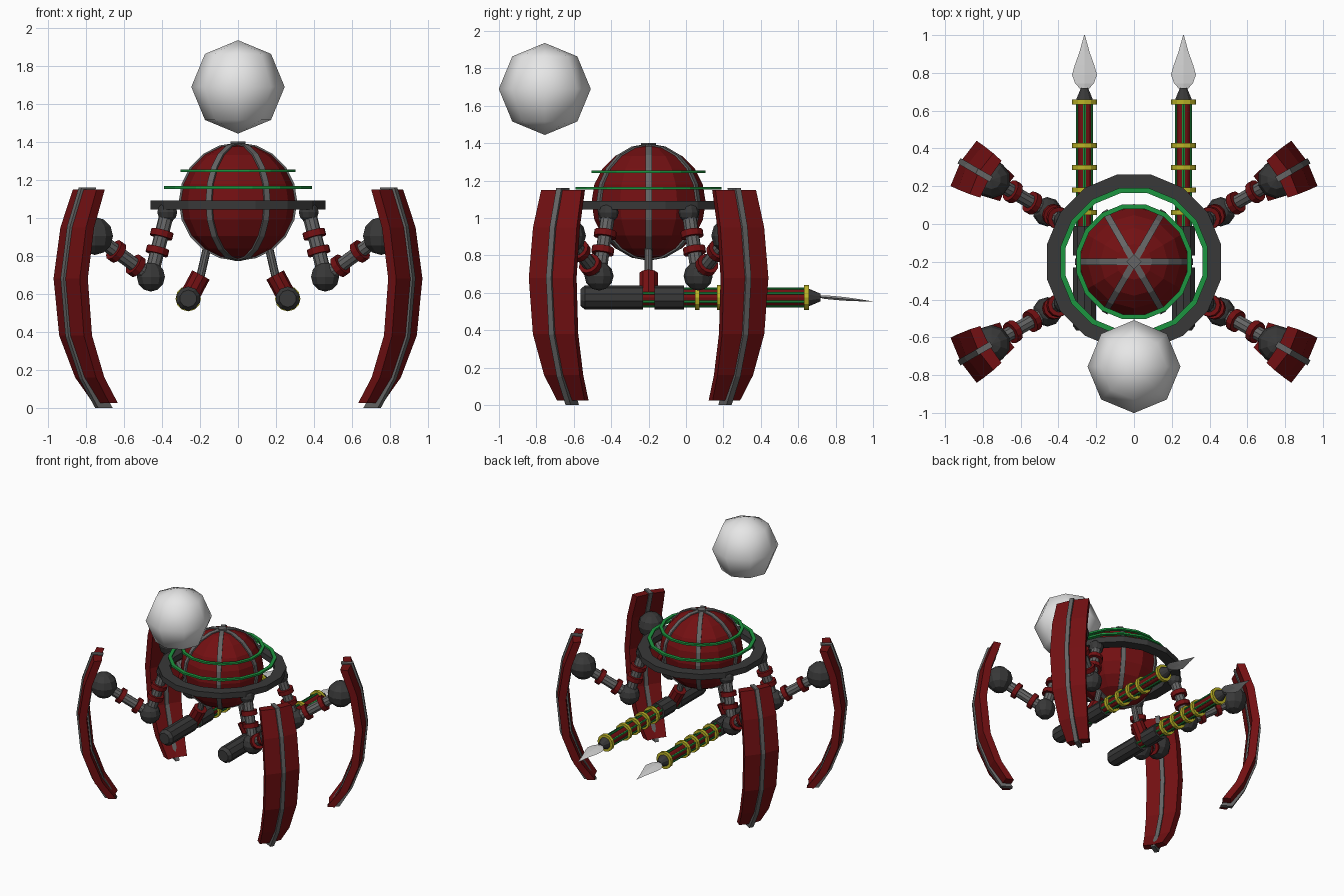
import bpy, bmesh, math
from mathutils import Vector, Matrix

if "Cube" in bpy.data.objects:
    bpy.data.objects.remove(bpy.data.objects["Cube"])


def material(name, rgb):
    m = bpy.data.materials.new(name)
    m.use_nodes = True
    m.diffuse_color = (*rgb, 1)
    m.node_tree.nodes["Principled BSDF"].inputs["Base Color"].default_value = (*rgb, 1)
    return m


RED = material("deep_red", (0.17, 0.005, 0.006))
DARK = material("charcoal", (0.04, 0.04, 0.04))
GREY = material("mid_grey", (0.13, 0.13, 0.13))
GREEN = material("green", (0.012, 0.30, 0.05))
YELLOW = material("yellow", (0.50, 0.45, 0.02))
WHITE = material("white", (0.80, 0.80, 0.80))
STEEL = material("pale_steel", (0.62, 0.62, 0.62))


def finish(name, bm, mat):
    bmesh.ops.recalc_face_normals(bm, faces=bm.faces)
    me = bpy.data.meshes.new(name)
    bm.to_mesh(me)
    bm.free()
    me.materials.append(mat)
    ob = bpy.data.objects.new(name, me)
    bpy.context.scene.collection.objects.link(ob)
    return ob


def ball(name, centre, radius, mat, seg=10, rings=6):
    bm = bmesh.new()
    bmesh.ops.create_uvsphere(bm, u_segments=seg, v_segments=rings, radius=radius,
                              matrix=Matrix.Translation(centre))
    return finish(name, bm, mat)


def rod(name, a, b, r1, mat, r2=None, seg=10):
    a, b = Vector(a), Vector(b)
    turn = (b - a).to_track_quat('Z', 'Y').to_matrix().to_4x4()
    bm = bmesh.new()
    bmesh.ops.create_cone(bm, cap_ends=True, segments=seg, radius1=r1,
                          radius2=r1 if r2 is None else r2, depth=(b - a).length,
                          matrix=Matrix.Translation((a + b) / 2) @ turn)
    return finish(name, bm, mat)


def band(name, a, b, t, radius, length, mat):
    # collar around the line a-b at fraction t
    a, b = Vector(a), Vector(b)
    mid, half = a.lerp(b, t), (b - a).normalized() * length / 2
    return rod(name, mid - half, mid + half, radius, mat, seg=12)


def loft(name, sections, mat, closed=False):
    # skin a row of equal cross-sections
    bm = bmesh.new()
    rows = [[bm.verts.new(p) for p in s] for s in sections]
    n = len(rows[0])
    pairs = list(zip(rows, rows[1:]))
    if closed:
        pairs.append((rows[-1], rows[0]))
    else:
        bm.faces.new(rows[0])
        bm.faces.new(rows[-1])
    for p, q in pairs:
        for i in range(n):
            j = (i + 1) % n
            bm.faces.new((p[i], p[j], q[j], q[i]))
    return finish(name, bm, mat)


AXIS_Y = -0.2


def polar(ang, r, z, side=0.0):
    c, s = math.cos(ang), math.sin(ang)
    return Vector((r * c - side * s, AXIS_Y + r * s + side * c, z))


def hoop(name, inner, outer, z, h, n, mat):
    box = [(inner, z - h), (outer, z - h), (outer, z + h), (inner, z + h)]
    loft(name, [[polar(math.tau * (i + 0.5) / n, r, k) for r, k in box] for i in range(n)],
         mat, closed=True)


# Body globe with six meridian ribs
BODY_Z, BODY_R, STEPS = 1.085, 0.305, 10
ball("body_globe", (0, AXIS_Y, BODY_Z), BODY_R, RED, 12, STEPS)
for k in range(6):
    sections = []
    for i in range(STEPS + 1):
        lat = math.pi * i / STEPS
        sections.append([polar(k * math.tau / 6, r * math.sin(lat),
                               BODY_Z + r * math.cos(lat), side)
                         for r, side in ((0.29, -0.017), (0.312, -0.017),
                                         (0.312, 0.017), (0.29, 0.017))])
    loft("body_rib", sections, GREY)
rod("body_cap", (0, AXIS_Y, 1.37), (0, AXIS_Y, 1.402), 0.04, GREY, seg=4)

# Rings around the body
hoop("main_ring", 0.385, 0.47, 1.068, 0.023, 16, DARK)
hoop("lower_halo", 0.37, 0.398, 1.16, 0.007, 16, GREEN)
hoop("upper_halo", 0.285, 0.31, 1.248, 0.007, 16, GREEN)

# Floating orb
orb = ball("floating_orb", (0, -0.755, 1.69), 0.246, WHITE, 8, 4)
for f in orb.data.polygons:
    f.use_smooth = True

# Legs: outer line of the shield as radius, height, half width
SHIELD = [(0.95, 1.15, 0.125), (1.02, 0.95, 0.135), (1.06, 0.68, 0.138),
          (1.03, 0.38, 0.13), (0.945, 0.16, 0.11), (0.85, 0.025, 0.085)]
for deg in (30, 150, 210, 330):
    a = math.radians(deg)
    shoulder, elbow, wrist = (polar(a, 0.43, 1.03), polar(a, 0.53, 0.69),
                              polar(a, 0.87, 0.905))
    ball("shoulder_joint", shoulder, 0.055, DARK)
    ball("elbow_joint", elbow, 0.078, DARK)
    ball("wrist_joint", wrist, 0.1, DARK)
    rod("upper_arm", shoulder, elbow, 0.038, GREY)
    rod("forearm", elbow, wrist, 0.038, GREY)
    for t in (0.34, 0.6):
        band("upper_arm_band", shoulder, elbow, t, 0.06, 0.035, RED)
    for t in (0.27, 0.62):
        band("forearm_band", elbow, wrist, t, 0.06, 0.035, RED)
    plate, rib = [], []
    for r, z, w in SHIELD:
        plate.append([polar(a, r + dr, z, s) for dr, s in
                      ((0, 0), (-0.018, w), (-0.075, w * 0.9), (-0.065, 0),
                       (-0.075, -w * 0.9), (-0.018, -w))])
        zz = z + 0.018 * (z - 0.6)
        zz = max(zz, 0.0) if z > 0.1 else 0.0
        rib.append([polar(a, r + dr, zz, s) for dr, s in
                    ((0.01, -0.016), (0.01, 0.016), (-0.078, 0.016), (-0.078, -0.016))])
    loft("shield", plate, RED)
    loft("shield_rib", rib, GREY)

# Twin lances slung below the body
Z = 0.575
for sx in (-1, 1):
    x = 0.262 * sx
    rod("lance_strut", (0.15 * sx, AXIS_Y, 0.9), (0.205 * sx, AXIS_Y, 0.66), 0.022, GREY)
    rod("lance_mount", (0.195 * sx, AXIS_Y, 0.7), (x, AXIS_Y, Z), 0.052, RED)
    rod("front_barrel", (x, -0.54, Z), (x, -0.23, Z), 0.064, DARK)
    rod("barrel_nose", (x, -0.565, Z), (x, -0.54, Z), 0.045, DARK, 0.064)
    rod("rear_barrel", (x, -0.168, Z), (x, -0.01, Z), 0.064, DARK)
    rod("lance_shaft", (x, -0.24, Z), (x, 0.65, Z), 0.045, RED, seg=12)
    for k in range(6):
        t = math.tau * (k + 0.5) / 6
        dx, dz = 0.045 * math.cos(t), 0.045 * math.sin(t)
        rod("shaft_stripe", (x + dx, -0.24, Z + dz), (x + dx, 0.64, Z + dz),
            0.008, GREEN, seg=6)
    for y in (0.06, 0.18, 0.3, 0.415, 0.645):
        rod("shaft_collar", (x, y - 0.013, Z), (x, y + 0.013, Z), 0.067, YELLOW, seg=12)
    rod("lance_neck", (x, 0.655, Z), (x, 0.72, Z), 0.048, DARK, 0.02)
    # leaf-shaped point, drooping slightly
    leaf = []
    for y, w in ((0.71, 0.018), (0.745, 0.05), (0.79, 0.066), (0.84, 0.052),
                 (0.91, 0.027), (1.0, 0.002)):
        z = Z + 0.005 - 0.09 * (y - 0.71)
        h = 0.01 * min(1, w / 0.04)
        leaf.append([(x - w, y, z), (x, y, z - h), (x + w, y, z), (x, y, z + h)])
    loft("lance_point", leaf, STEEL)
